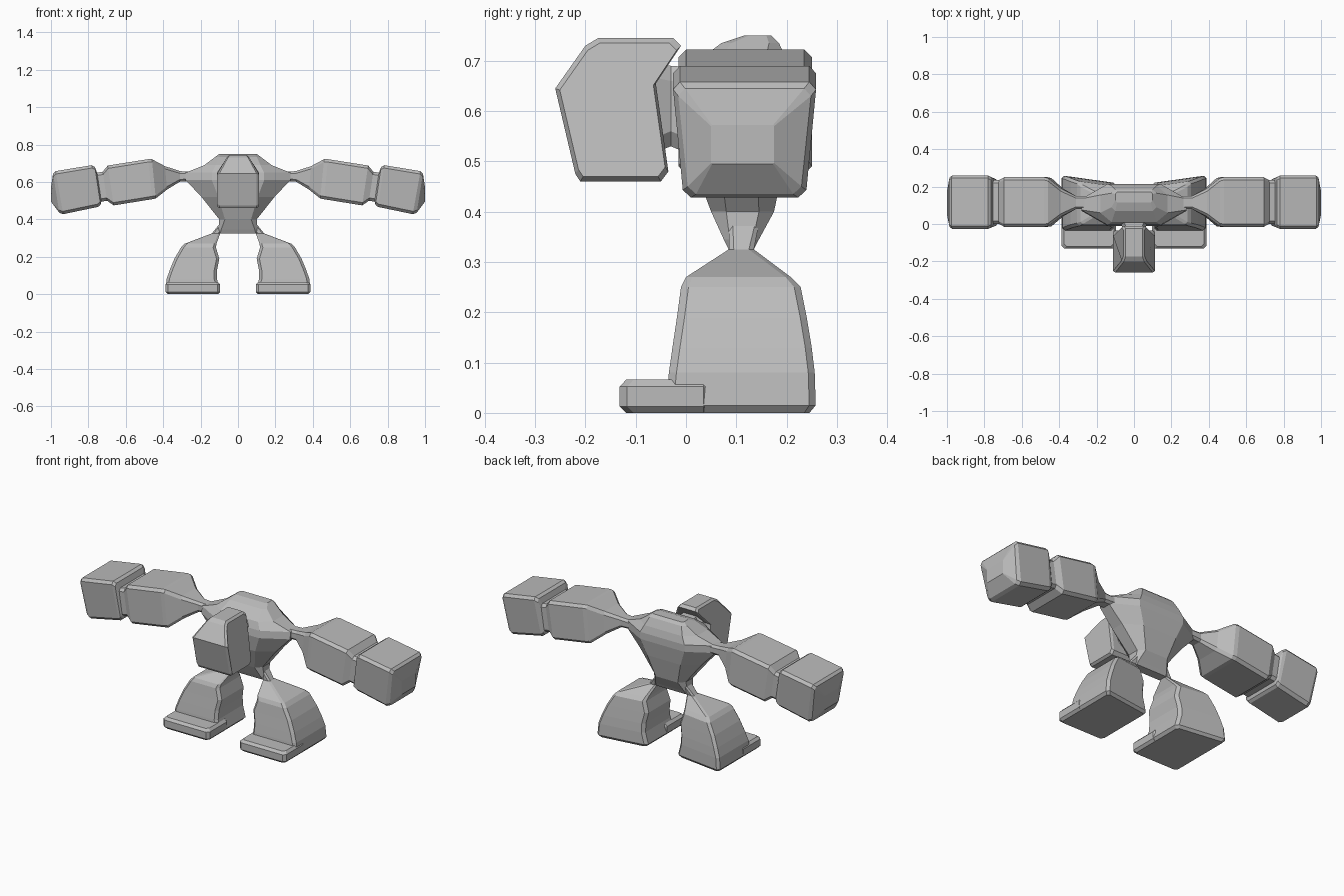
import bpy, bmesh

stone = bpy.data.materials.new("stone grey")
stone.diffuse_color = (0.5, 0.5, 0.5, 1)


def octagon(u0, u1, v0, v1, cu, cv):
    """Rectangle with cut corners, as 8 points."""
    return [(u0 + cu, v0), (u1 - cu, v0), (u1, v0 + cv), (u1, v1 - cv),
            (u1 - cu, v1), (u0 + cu, v1), (u0, v1 - cv), (u0, v0 + cv)]


def loft(name, rings, mirror=False):
    """Skin a list of equal-sized rings and cap both ends."""
    bm = bmesh.new()
    loops = [[bm.verts.new(p) for p in ring] for ring in rings]
    for a, b in zip(loops, loops[1:]):
        n = len(a)
        for i in range(n):
            j = (i + 1) % n
            bm.faces.new((a[i], a[j], b[j], b[i]))
    bm.faces.new(loops[0])
    bm.faces.new(loops[-1])
    bmesh.ops.recalc_face_normals(bm, faces=bm.faces)
    mesh = bpy.data.meshes.new(name)
    bm.to_mesh(mesh)
    bm.free()
    mesh.materials.append(stone)
    obj = bpy.data.objects.new(name, mesh)
    bpy.context.collection.objects.link(obj)
    if mirror:
        obj.modifiers.new("Mirror", 'MIRROR').use_mirror_merge = False
    return obj


# Torso: z, half width, front y, back y, corner cut in x and y
torso = [(0.325, 0.11, 0.085, 0.135, 0.015, 0.012),
         (0.345, 0.105, 0.075, 0.145, 0.015, 0.012),
         (0.40, 0.10, 0.05, 0.175, 0.03, 0.03),
         (0.52, 0.195, 0.005, 0.20, 0.09, 0.06),
         (0.61, 0.28, -0.01, 0.215, 0.14, 0.08),
         (0.65, 0.28, -0.005, 0.215, 0.14, 0.08),
         (0.69, 0.18, 0.01, 0.205, 0.06, 0.05),
         (0.735, 0.12, 0.07, 0.185, 0.02, 0.02),
         (0.75, 0.10, 0.115, 0.17, 0.01, 0.01)]
loft("torso", [[(x, y, z) for x, y in octagon(-w, w, y0, y1, cx, cy)]
               for z, w, y0, y1, cx, cy in torso])

# Neck: y, half width, bottom z, top z
neck = [(-0.08, 0.08, 0.51, 0.70), (-0.03, 0.06, 0.53, 0.69), (0.04, 0.08, 0.50, 0.685)]
loft("neck", [[(x, y, z) for x, z in octagon(-w, w, z0, z1, 0.02, 0.03)]
              for y, w, z0, z1 in neck])

# Head: side outline swept across x, with the flanks and the crown drawn in
side = [(-0.21, 0.46), (-0.05, 0.46), (-0.035, 0.48), (-0.06, 0.655),
        (-0.01, 0.73), (-0.025, 0.745), (-0.175, 0.745), (-0.20, 0.73), (-0.26, 0.645), (-0.22, 0.475)]


def head_ring(width, shrink):
    ring = []
    for y, z in side:
        y = -0.13 + (y + 0.13) * shrink
        z = 0.60 + (z - 0.60) * shrink
        crown = max(0, (z - 0.65) / 0.095)
        ring.append((width * (1 - 0.55 * min(crown, 1)), y, z))
    return ring


loft("head", [head_ring(w, s) for w, s in
              [(-0.112, 0.93), (-0.10, 1), (0.10, 1), (0.112, 0.93)]])

# Arm and fist: x, bottom z, top z, front y, back y, lean, corner cut, bottom taper
arm = [(0.25, 0.605, 0.655, 0.08, 0.15, 0, 0.012, 0),
       (0.31, 0.602, 0.658, 0.08, 0.15, 0, 0.012, 0),
       (0.385, 0.56, 0.685, 0.04, 0.19, 0.1, 0.015, 0),
       (0.45, 0.512, 0.722, -0.012, 0.245, 0.1, 0.015, 0),
       (0.47, 0.508, 0.722, -0.015, 0.25, 0.1, 0.015, 0),
       (0.68, 0.475, 0.688, -0.015, 0.25, 0.15, 0.015, 0),
       (0.712, 0.50, 0.655, 0.0, 0.235, 0.15, 0.015, 0),
       (0.742, 0.495, 0.65, 0.0, 0.235, 0.15, 0.015, 0),
       (0.75, 0.478, 0.68, -0.02, 0.25, 0.15, 0.015, 0.012),
       (0.765, 0.467, 0.69, -0.027, 0.26, 0.15, 0.015, 0.022),
       (0.955, 0.428, 0.658, -0.027, 0.26, 0.18, 0.015, 0.022),
       (0.972, 0.435, 0.645, -0.017, 0.25, 0.16, 0.015, 0.022),
       (1.0, 0.495, 0.572, 0.05, 0.175, 0, 0.002, 0)]
rings = []
for x, z0, z1, y0, y1, lean, cut, taper in arm:
    mid = (z0 + z1) / 2
    ring = []
    for y, z in octagon(y0, y1, z0, z1, cut, cut):
        low = (z1 - z) / (z1 - z0)
        ring.append((x + lean * (z - mid), y + taper * low * (1 if y < 0.115 else -1), z))
    rings.append(ring)
loft("arm", rings, mirror=True)

# Leg: z, inner x, outer x, front y, back y, corner cut
leg = [(0.375, 0.07, 0.10, 0.085, 0.145, 0.008),
       (0.325, 0.095, 0.14, 0.085, 0.135, 0.01),
       (0.27, 0.115, 0.285, 0.0, 0.21, 0.012),
       (0.25, 0.118, 0.305, -0.01, 0.23, 0.015),
       (0.19, 0.10, 0.34, -0.018, 0.242, 0.015),
       (0.13, 0.112, 0.365, -0.027, 0.252, 0.015),
       (0.08, 0.112, 0.382, -0.034, 0.258, 0.015),
       (0.015, 0.095, 0.388, -0.04, 0.26, 0.015),
       (0.0, 0.108, 0.375, -0.03, 0.247, 0.012)]
rings = []
for z, x0, x1, y0, y1, cut in leg:
    skew = 0.14 if z < 0.3 else 0        # heel sits further back on the outside
    rings.append([(x, y - (skew * (x1 - x) if y > 0.1 else 0), z)
                  for x, y in octagon(x0, x1, y0, y1, cut, cut)])
loft("leg", rings, mirror=True)

# Toe slab: z, inset
rings = []
for z, d in [(0, 0.013), (0.013, 0), (0.052, 0), (0.066, 0.013)]:
    rings.append([(x, y, z) for x, y in octagon(0.095 + d, 0.388 - d, -0.132 + d, 0.05, 0.015, 0.015)])
loft("toe", rings, mirror=True)
